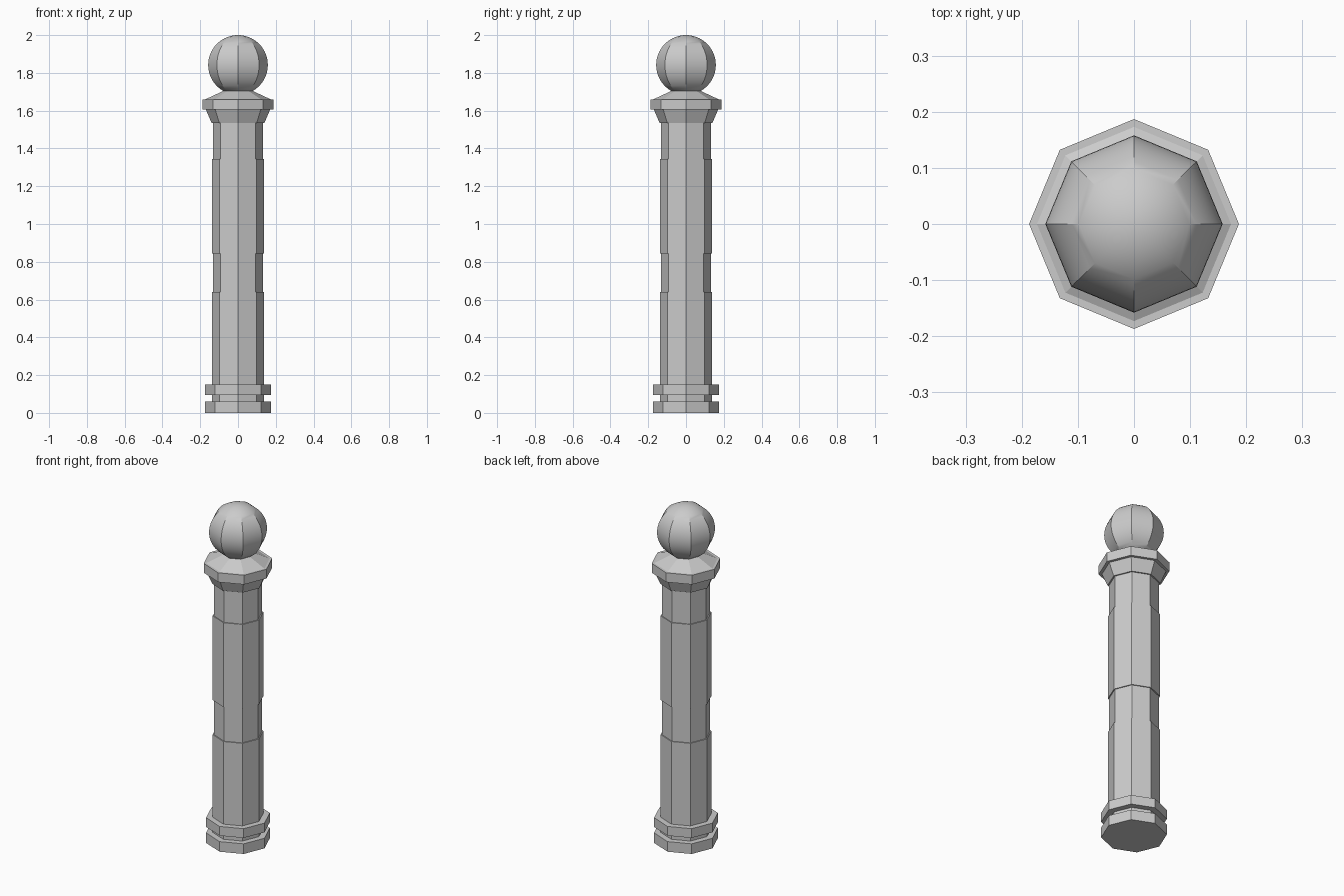
import bpy, bmesh
from math import sin, cos, pi

if "Cube" in bpy.data.objects:
    bpy.data.objects.remove(bpy.data.objects["Cube"])

SIDES = 8


def lathe(name, profile):
    """Revolve (radius, z) points, bottom to top, into an octagonal part."""
    bm = bmesh.new()
    rings = []
    for r, z in profile:
        if r < 1e-5:
            rings.append([bm.verts.new((0, 0, z))] * SIDES)
        else:
            rings.append([bm.verts.new((r * cos(2 * pi * i / SIDES),
                                        r * sin(2 * pi * i / SIDES), z))
                          for i in range(SIDES)])
    for lo, hi in zip(rings, rings[1:]):
        for i in range(SIDES):
            j = (i + 1) % SIDES
            bm.faces.new(dict.fromkeys((lo[i], lo[j], hi[j], hi[i])))
    bmesh.ops.recalc_face_normals(bm, faces=bm.faces)
    mesh = bpy.data.meshes.new(name)
    bm.to_mesh(mesh)
    bm.free()
    obj = bpy.data.objects.new(name, mesh)
    bpy.context.collection.objects.link(obj)
    return obj


# Base: two plates with a groove between them
lathe("base", [(0, 0), (0.174, 0), (0.174, 0.06), (0.138, 0.06),
               (0.138, 0.095), (0.174, 0.095), (0.174, 0.15), (0.138, 0.15)])

# Shaft: thick sections alternating with slightly recessed bands
lathe("shaft", [(0.138, 0.15), (0.138, 0.64), (0.132, 0.64), (0.132, 0.845),
                (0.138, 0.845), (0.138, 1.345), (0.132, 1.345), (0.132, 1.535)])

# Capital: flared neck, slab and shallow sloped top
lathe("capital", [(0.132, 1.535), (0.14, 1.535), (0.17, 1.605), (0.187, 1.605),
                  (0.187, 1.66), (0.173, 1.66), (0.07, 1.708)])

# Ball finial: eight sides around, smooth vertically
R, CZ, STEPS = 0.158, 1.842, 24
start = 0.145 * pi
angles = [start + (pi - start) * k / STEPS for k in range(STEPS + 1)]
ball = lathe("ball_finial", [(R * sin(a), CZ - R * cos(a)) for a in angles])
bpy.context.view_layer.objects.active = ball
ball.select_set(True)
bpy.ops.object.shade_smooth_by_angle(angle=pi / 6)
